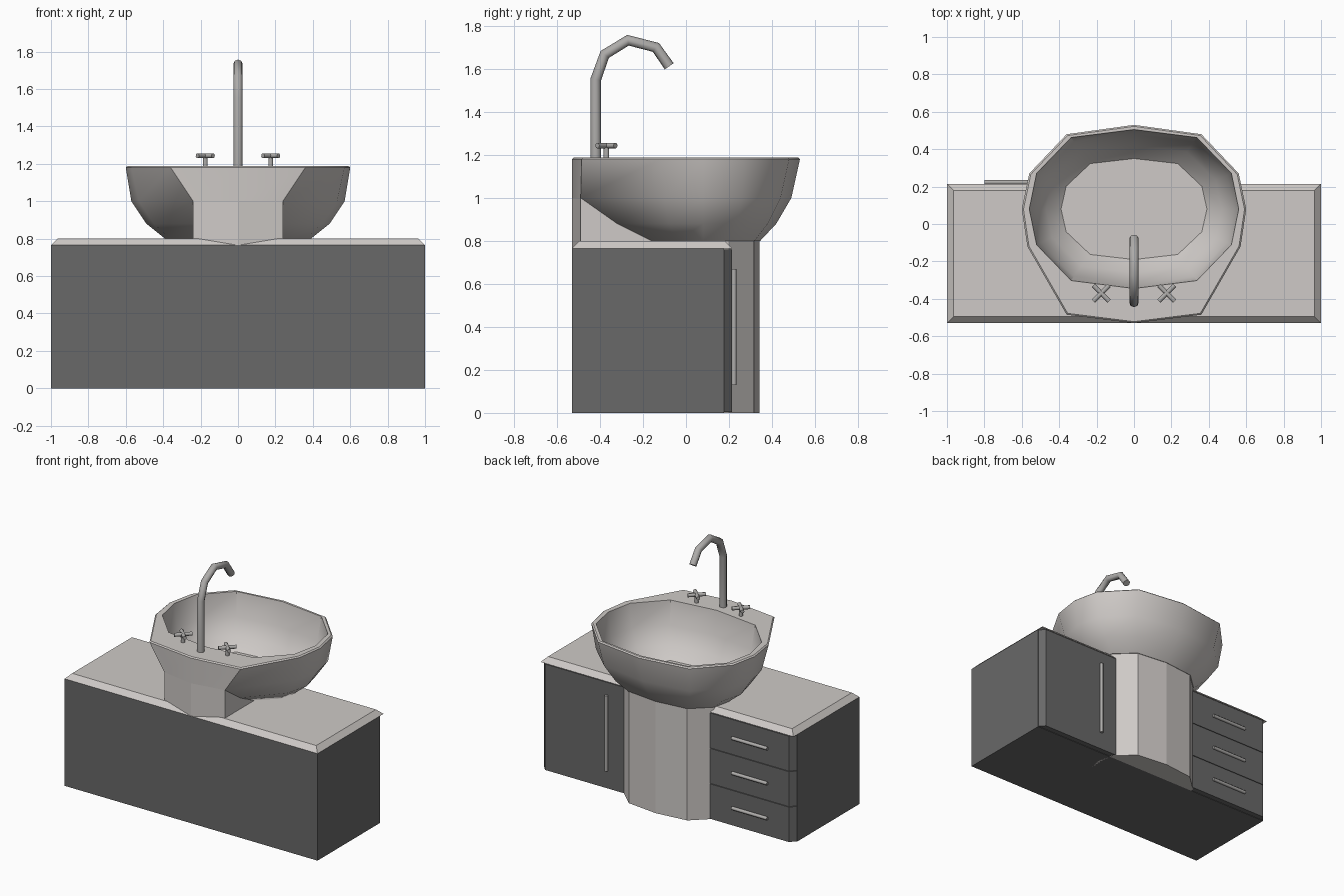
import bpy, bmesh, math
from mathutils import Vector

if "Cube" in bpy.data.objects:
    bpy.data.objects.remove(bpy.data.objects["Cube"])


def material(name, col):
    m = bpy.data.materials.new(name)
    m.diffuse_color = (*col, 1)
    m.use_nodes = True
    m.node_tree.nodes["Principled BSDF"].inputs["Base Color"].default_value = m.diffuse_color
    return m


CERAMIC = material("pale ceramic", (0.62, 0.59, 0.57))
WOOD = material("dark cabinet", (0.14, 0.14, 0.14))
METAL = material("metal", (0.42, 0.41, 0.40))


def loft(name, rings, mat, smooth=None):
    """Skin a stack of equal-length closed rings and cap both ends."""
    bm = bmesh.new()
    vs = [[bm.verts.new(p) for p in r] for r in rings]
    n = len(rings[0])
    for a, b in zip(vs, vs[1:]):
        for i in range(n):
            j = (i + 1) % n
            bm.faces.new((a[i], a[j], b[j], b[i]))
    bm.faces.new(vs[0][::-1])
    bm.faces.new(vs[-1])
    bmesh.ops.recalc_face_normals(bm, faces=bm.faces)
    me = bpy.data.meshes.new(name)
    bm.to_mesh(me)
    bm.free()
    ob = bpy.data.objects.new(name, me)
    bpy.context.collection.objects.link(ob)
    me.materials.append(mat)
    if smooth:
        bpy.ops.object.select_all(action='DESELECT')
        bpy.context.view_layer.objects.active = ob
        ob.select_set(True)
        bpy.ops.object.shade_smooth_by_angle(angle=math.radians(smooth))
    return ob


def prism(name, outline, z0, z1, mat):
    return loft(name, [[(x, y, z) for x, y in outline] for z in (z0, z1)], mat)


def rect(x0, x1, y0, y1):
    return [(x0, y0), (x1, y0), (x1, y1), (x0, y1)]


def rod(name, a, b, r, mat, sides=8):
    a, b = Vector(a), Vector(b)
    d = (b - a).normalized()
    u = d.orthogonal().normalized()
    w = d.cross(u)
    ang = [2 * math.pi * (i + 0.5) / sides for i in range(sides)]
    off = [(u * math.cos(t) + w * math.sin(t)) * r for t in ang]
    return loft(name, [[p + o for o in off] for p in (a, b)], mat, 50)


def mirrored(half, z):
    """Half outline from front centre to back centre -> full 12-point ring."""
    pts = half + [(-x, y) for x, y in half[-2:0:-1]]
    return [(x, y, z) for x, y in pts]


PATTERN = [(0, -1), (.6, -.9), (.93, -.45), (1, 0), (.93, .45), (.6, .9), (0, 1)]


def oval(rx, ry, z):
    return mirrored([(x * rx, .08 + y * ry) for x, y in PATTERN], z)


# Cabinet carcass and chamfered countertop
prism("cabinet_body", rect(-1, 1, -.53, .176), 0, .765, WOOD)
loft("countertop", [[(x, y, z) for x, y in rect(-1 + c, 1 - c, -.53 + c, .215 - c)]
                    for z, c in ((.765, 0), (.8, .035))], CERAMIC)

# Door and three drawers, outer vertical edge chamfered
def front_panel(name, s, z0, z1):
    pts = [(.3, .175), (1, .175), (.965, .215), (.3, .215)]
    prism(name, [(s * x, y) for x, y in pts], z0, z1, WOOD)


front_panel("door", 1, .003, .76)
rod("door_handle", (.475, .223, .13), (.475, .223, .67), .012, METAL)
for i in range(3):
    front_panel(f"drawer_{i}", -1, .003 + .2535 * i, .2525 + .2535 * i)
    z = .13 + .25 * i
    rod(f"drawer_handle_{i}", (-.8, .223, z), (-.52, .223, z), .012, METAL)

# Pedestal continues the bowl's base ring down to the floor
loft("pedestal", [oval(.385, .262, 0), oval(.385, .262, .8)], CERAMIC)

# Bowl: outer shell, rim with tap deck, inner basin
rim = [(0, -.53), (.36, -.485), (.57, -.12), (.6, .08), (.56, .27), (.36, .48), (0, .53)]
rim_in = [(x * .985, .0 + y * .985) for x, y in rim]
mid = [(0, -.53), (.24, -.49), (.53, -.1), (.57, .08), (.53, .26), (.34, .44), (0, .49)]
low = [(0, -.32), (.24, -.32), (.45, -.08), (.49, .08), (.45, .24), (.29, .38), (0, .42)]
loft("bowl", [
    oval(.39, .265, .8), mirrored(low, .88), mirrored(mid, 1.0),
    mirrored(rim, 1.18), mirrored(rim_in, 1.188),
    oval(.56, .425, 1.188), oval(.535, .40, 1.02), oval(.47, .34, .91),
    oval(.39, .27, .835)], CERAMIC, 38)

# Drain plate on the basin floor
prism("drain", [(.073 * math.cos(t * math.pi / 5), .08 + .073 * math.sin(t * math.pi / 5))
                for t in range(10)], .833, .838, CERAMIC)

# Support column behind the bowl
side = [(-.49, .76), (-.49, 1.0), (-.32, .88), (-.16, .8), (-.16, .76)]
loft("bowl_support", [[(x, -.53 if (x == 0 and y == -.49) else y, z) for y, z in side]
                      for x in (-.24, 0, .24)], CERAMIC)

# Gooseneck faucet: rings mitred along a path in the yz plane
path = [(-.42, 1.18), (-.42, 1.55), (-.378, 1.667), (-.27, 1.733), (-.14, 1.70), (-.078, 1.612)]
path = [Vector((0, y, z)) for y, z in path]
rings = []
for i, p in enumerate(path):
    a = (p - path[max(i - 1, 0)]).normalized()
    b = (path[min(i + 1, len(path) - 1)] - p).normalized()
    t = (a + b).normalized()
    side_dir = Vector((1, 0, 0)).cross(t)
    rings.append([p + (Vector((1, 0, 0)) * math.cos(k * math.pi / 4)
                       + side_dir * math.sin(k * math.pi / 4)) * .025 for k in range(8)])
loft("faucet", rings, METAL, 50)

# Cross-handle taps
for s, label in ((-1, "left"), (1, "right")):
    x, y = s * .175, -.37
    rod(f"{label}_tap_stem", (x, y, 1.18), (x, y, 1.245), .014, METAL)
    for k in (-1, 1):
        d = .042
        rod(f"{label}_tap_arm_{k + 1}", (x - d, y - k * d, 1.243), (x + d, y + k * d, 1.243),
            .013, METAL)
